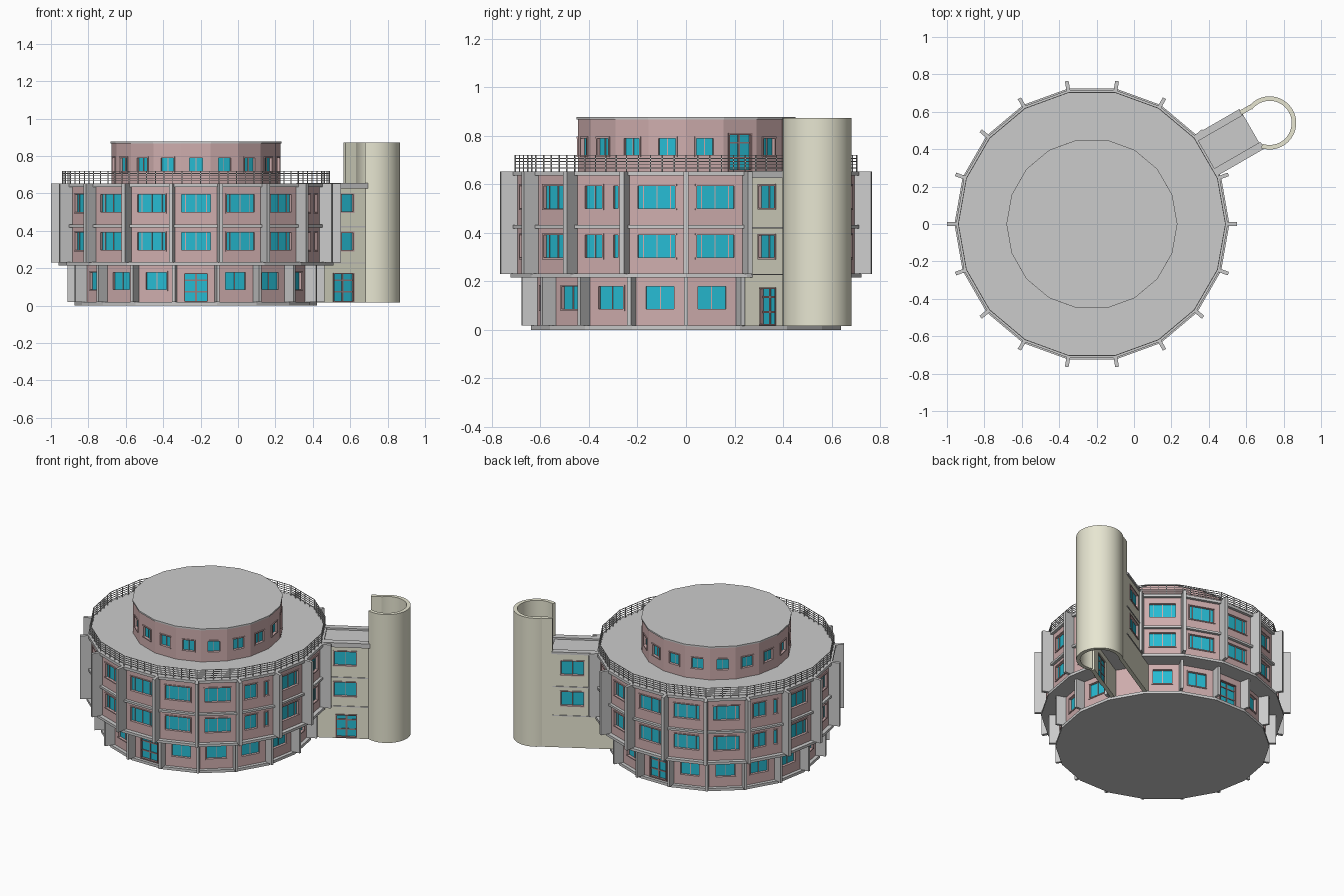
import bpy, bmesh, math
from mathutils import Vector

if "Cube" in bpy.data.objects:
    bpy.data.objects.remove(bpy.data.objects["Cube"])

C = Vector((-0.225, 0, 0))      # axis of the round building
N = 18                          # sides
STEP = math.tau / N
PINK, DARK = (0.62, 0.42, 0.42, 1), (0.32, 0.2, 0.2, 1)
CYAN, CREAM = (0.02, 0.5, 0.65, 1), (0.8, 0.79, 0.64, 1)
COLOURS = {"ground_walls": PINK, "upper_walls": PINK, "penthouse_walls": PINK,
           "window_frames": PINK, "door_frames": DARK, "glass": CYAN,
           "link_walls": CREAM, "stair_tower": CREAM}
parts = {}


def mesh(name):
    return parts.setdefault(name, bmesh.new()) if name not in parts else parts[name]


def prism(name, pts, z0, z1):
    bm = mesh(name)
    lo = [bm.verts.new((p[0], p[1], z0)) for p in pts]
    hi = [bm.verts.new((p[0], p[1], z1)) for p in pts]
    bm.faces.new(lo[::-1])
    bm.faces.new(hi)
    for i in range(len(pts)):
        j = (i + 1) % len(pts)
        bm.faces.new((lo[i], lo[j], hi[j], hi[i]))


def local(a, u, n):
    """Point in a facade frame: u along the wall, n outward at a degrees."""
    r = math.radians(a)
    return (C.x - math.sin(r) * u + math.cos(r) * n, C.y + math.cos(r) * u + math.sin(r) * n)


def box(name, a, u0, u1, n0, n1, z0, z1):
    prism(name, [local(a, u0, n0), local(a, u0, n1), local(a, u1, n1), local(a, u1, n0)], z0, z1)


def disc(name, r, z0, z1):
    prism(name, [local(math.degrees(i * STEP), 0, r) for i in range(N)], z0, z1)


def opening(a, uc, w, n, zb, zt, door):
    """Recessed glass with frame and glazing bars."""
    name = "door_frames" if door else "window_frames"
    f = 0.007
    u0, u1 = uc - w / 2, uc + w / 2
    box("glass", a, u0, u1, n - 0.016, n - 0.012, zb, zt)
    for s, e in ((u0, u0 + f), (u1 - f, u1)):
        box(name, a, s, e, n - 0.018, n + 0.004, zb, zt)
    for s, e in ((zb, zb + f), (zt - f, zt)):
        box(name, a, u0, u1, n - 0.018, n + 0.005, s, e)
    bars = [0.5] if door or w < 0.16 else [0.17, 0.5, 0.83]
    if w > 0.06:
        for t in bars:
            b = u0 + w * t
            h = 0.005 if door else 0.002
            box(name, a, b - h, b + h, n - 0.017, n - 0.008, zb, zt)
    if door:
        for t in (0.35, 0.75):
            z = zb + (zt - zb) * t
            box(name, a, u0, u1, n - 0.017, n - 0.008, z - 0.004, z + 0.004)


def wall(name, a, u0, u1, n, z0, z1, holes):
    """Wall panel with real openings: (centre, width, bottom, top, is_door)."""
    u = u0
    for uc, w, zb, zt, door in holes:
        l, r = uc - w / 2, uc + w / 2
        box(name, a, u, l, n - 0.025, n, z0, z1)
        if zb > z0 + 0.001:
            box(name, a, l, r, n - 0.025, n, z0, zb)
        box(name, a, l, r, n - 0.025, n, zt, z1)
        opening(a, uc, w, n, zb, zt, door)
        u = r
    box(name, a, u, u1, n - 0.025, n, z0, z1)


# slabs and roofs
disc("base_slab", 0.648, 0.0, 0.018)
disc("overhang_slab", 0.735, 0.215, 0.232)
disc("main_roof", 0.727, 0.635, 0.653)
disc("penthouse_roof", 0.457, 0.866, 0.876)

# facades, one per side
RG, RU, RP = 0.625, 0.708, 0.452
ca, sa = math.cos(STEP / 2), math.sin(STEP / 2)
for i in range(N):
    a = 10 + 20 * i
    # ground storey: doors front and back
    if a in (90, 270):
        holes = [(0, 0.13, 0.018, 0.175, True)]
    else:
        holes = [(0, 0.13, 0.078, 0.185, False)]
    if a == 30:
        holes = []
    wall("ground_walls", a, -RG * sa, RG * sa, RG * ca, 0.018, 0.22, holes)
    # two overhanging storeys, with a narrow side window on two facets
    for z0 in (0.23, 0.433):
        zb = z0 + 0.06
        holes = [(0, 0.17, zb, zb + 0.107, False)]
        if a in (150, 330):
            holes = [(-0.035, 0.095, zb, zb + 0.107, False), (0.07, 0.036, zb, zb + 0.107, False)]
        if a == 30:
            holes = []
        wall("upper_walls", a, -RU * sa, RU * sa, RU * ca, z0, z0 + 0.203, holes)
    # storey band and parapet edge
    m = 0.727
    box("storey_bands", a, -m * sa, m * sa, 0.69, m * ca, 0.418, 0.432)
    # penthouse: door opens toward the link
    holes = [(0, 0.115, 0.653, 0.81, True)] if a == 30 else [(0, 0.085, 0.712, 0.796, False)]
    wall("penthouse_walls", a, -RP * sa, RP * sa, RP * ca, 0.653, 0.868, holes)
    # radial fins at the corners
    v = 20 * i
    box("upper_fins", v, -0.01, 0.01, 0.69, 0.776, 0.23, 0.653)
    box("ground_fins", v, -0.008, 0.008, 0.61, 0.687, 0.018, 0.218)
    # roof railing
    q = 0.716
    for z in (0.667, 0.68, 0.693, 0.706, 0.719):
        box("roof_railing", a, -q * sa, q * sa, q * ca - 0.004, q * ca, z - 0.0015, z + 0.0015)
    for k in range(5):
        u = (k / 5 * 2 - 1) * q * sa
        box("roof_railing", a, u - 0.002, u + 0.002, q * ca - 0.004, q * ca, 0.65, 0.72)

# link between building and stair tower (30 degree axis)
door = [(0.853, 0.13, 0.018, 0.175, True)]
for z0, z1 in ((0.015, 0.225), (0.225, 0.43), (0.43, 0.65)):
    win = (0.105 if z0 else 0)
    zb = z0 + 0.065
    south = door if z0 < 0.1 else [(0.845, 0.145, zb, zb + win, False)]
    north = [] if z0 < 0.1 else [(-0.865, 0.15, zb, zb + win, False)]
    wall("link_walls", -60, 0.6, 0.99, 0.102, z0, z1, south)
    wall("link_walls", 120, -0.99, -0.6, 0.13, z0, z1, north)
for z in (0.212, 0.418, 0.625):
    box("link_floors", 30, -0.085, 0.112, 0.6, 0.992, z, z + 0.018)
for z in (0.225, 0.418):
    box("link_ledges", 30, -0.106, -0.1, 0.7, 0.985, z, z + 0.006)
    box("link_ledges", 30, 0.128, 0.134, 0.7, 0.985, z, z + 0.006)
box("link_coping", 30, -0.112, -0.07, 0.7, 1.0, 0.625, 0.655)
box("link_coping", 30, 0.1, 0.138, 0.7, 0.99, 0.64, 0.655)

# open C-shaped stair tower with a short full-height wing wall
R, T, SEG = 0.142, 0.024, 40
angs = [math.radians(-139 + (139 + 112) * k / SEG) for k in range(SEG + 1)]
arc = [(R, t) for t in angs] + [(R - T, t) for t in reversed(angs)]
prism("stair_tower", [local(30, -0.007 + r * math.sin(t), 1.093 + r * math.cos(t)) for r, t in arc], 0.015, 0.873)
box("stair_tower", 30, 0.105, 0.13, 0.985, 1.05, 0.015, 0.873)

# turn the collected meshes into objects
for name, bm in parts.items():
    bmesh.ops.recalc_face_normals(bm, faces=bm.faces)
    me = bpy.data.meshes.new(name)
    bm.to_mesh(me)
    bm.free()
    ob = bpy.data.objects.new(name, me)
    bpy.context.collection.objects.link(ob)
    if name in COLOURS:
        mat = bpy.data.materials.get(name) or bpy.data.materials.new(name)
        mat.diffuse_color = COLOURS[name]
        mat.use_nodes = True
        mat.node_tree.nodes["Principled BSDF"].inputs["Base Color"].default_value = mat.diffuse_color
        me.materials.append(mat)
    if name == "stair_tower":
        bpy.context.view_layer.objects.active = ob
        ob.select_set(True)
        bpy.ops.object.shade_smooth_by_angle(angle=math.radians(30))
        ob.select_set(False)
